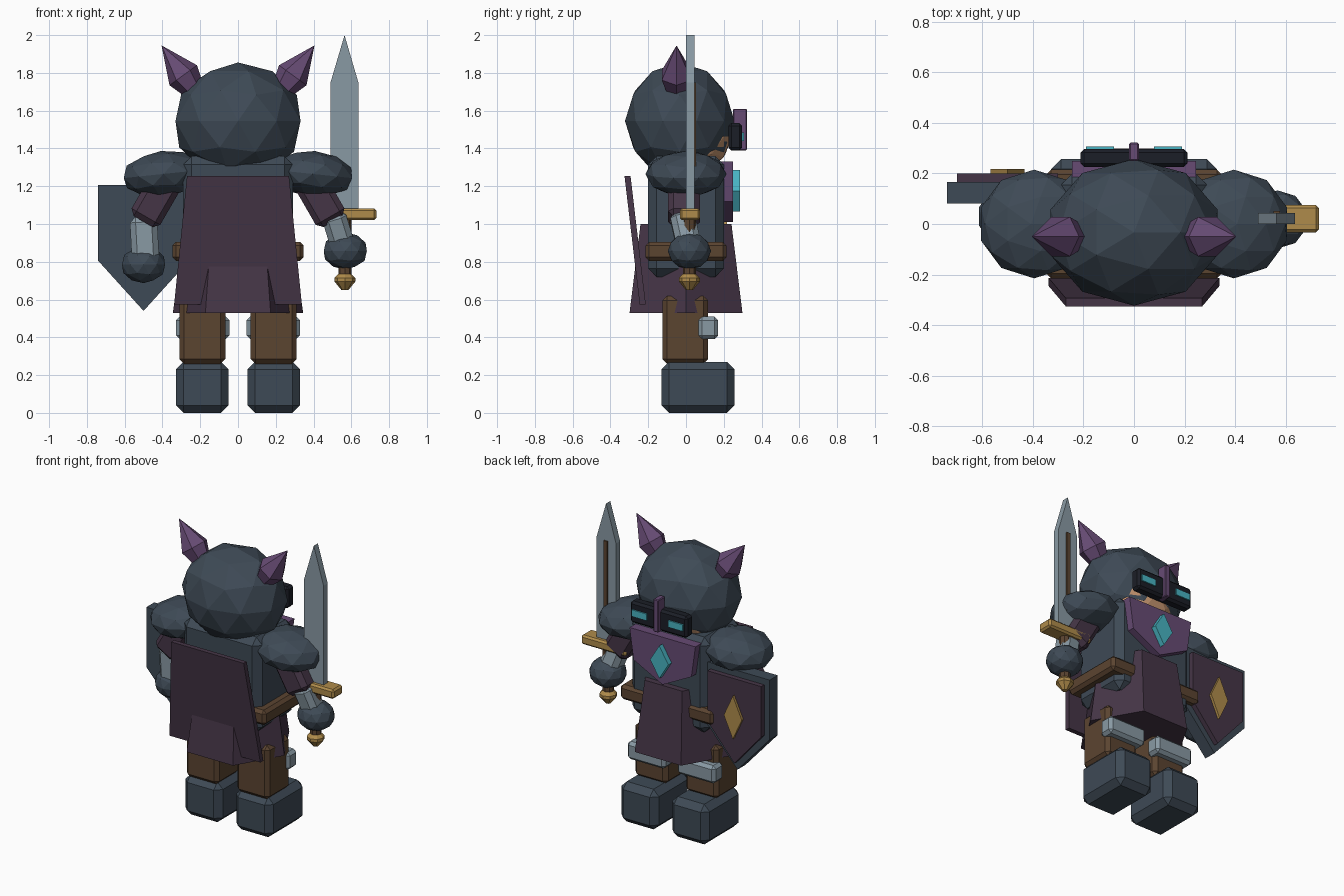
import bpy, bmesh, math
from mathutils import Matrix, Vector

if "Cube" in bpy.data.objects:
    bpy.data.objects.remove(bpy.data.objects["Cube"])


def material(name, rgb):
    m = bpy.data.materials.new(name)
    m.diffuse_color = (*rgb, 1)
    m.use_nodes = True
    m.node_tree.nodes["Principled BSDF"].inputs["Base Color"].default_value = m.diffuse_color
    return m


SLATE = material("slate", (0.048, 0.068, 0.092))
MAROON = material("dark_maroon", (0.060, 0.036, 0.062))
PURPLE = material("purple", (0.135, 0.070, 0.175))
BROWN = material("leather_brown", (0.105, 0.058, 0.030))
GOLD = material("gold", (0.43, 0.26, 0.070))
STEEL = material("light_steel", (0.25, 0.32, 0.37))
CYAN = material("cyan", (0.065, 0.45, 0.54))
BLACK = material("visor_black", (0.011, 0.013, 0.020))
SKIN = material("skin", (0.56, 0.30, 0.16))


def finish(name, bm, mat, loc=(0, 0, 0), tilt=(0, 0, 0), bevel=0):
    bmesh.ops.recalc_face_normals(bm, faces=bm.faces)
    me = bpy.data.meshes.new(name)
    bm.to_mesh(me)
    bm.free()
    me.materials.append(mat)
    ob = bpy.data.objects.new(name, me)
    ob.location = loc
    ob.rotation_euler = [math.radians(a) for a in tilt]
    bpy.context.collection.objects.link(ob)
    if bevel:
        mod = ob.modifiers.new("chamfer", 'BEVEL')
        mod.width = bevel
        mod.segments = 1
    return ob


def box(name, mat, x, y, z, bevel=0.0):
    """Box from (min, max) ranges."""
    r = (x, y, z)
    bm = bmesh.new()
    bmesh.ops.create_cube(bm, size=1)
    bmesh.ops.scale(bm, verts=bm.verts, vec=[b - a for a, b in r])
    return finish(name, bm, mat, [(a + b) / 2 for a, b in r], bevel=bevel)


def limb(name, mat, centre, size, tilt, bevel):
    bm = bmesh.new()
    bmesh.ops.create_cube(bm, size=1)
    bmesh.ops.scale(bm, verts=bm.verts, vec=size)
    return finish(name, bm, mat, centre, tilt, bevel)


def ball(name, mat, centre, radii, tilt=(0, 0, 0)):
    bm = bmesh.new()
    bmesh.ops.create_icosphere(bm, subdivisions=2, radius=1)
    bmesh.ops.scale(bm, verts=bm.verts, vec=radii)
    return finish(name, bm, mat, centre, tilt)


def plate(name, mat, outline, y0, y1, slope=0.0, bevel=0):
    """Outline in x/z extruded along y; slope leans it with height."""
    bm = bmesh.new()
    rings = [[bm.verts.new((x, y + slope * z, z)) for x, z in outline] for y in (y0, y1)]
    n = len(outline)
    bm.faces.new(rings[0])
    bm.faces.new(rings[1])
    for i in range(n):
        j = (i + 1) % n
        bm.faces.new((rings[0][i], rings[0][j], rings[1][j], rings[1][i]))
    return finish(name, bm, mat, bevel=bevel)


def lathe(name, mat, profile, sides, loc, tilt=(0, 0, 0)):
    """Faceted turned shape from (radius, height) pairs."""
    bm = bmesh.new()
    rings = []
    for r, h in profile:
        rings.append([bm.verts.new((r * math.cos(math.tau * i / sides),
                                    r * math.sin(math.tau * i / sides), h))
                      for i in range(sides)])
    for a, b in zip(rings, rings[1:]):
        for i in range(sides):
            j = (i + 1) % sides
            bm.faces.new((a[i], a[j], b[j], b[i]))
    bm.faces.new(rings[0])
    bm.faces.new(rings[-1])
    bmesh.ops.remove_doubles(bm, verts=bm.verts, dist=0.0005)
    return finish(name, bm, mat, loc, tilt)


def diamond(x, z, w, h):
    return [(x - w, z), (x, z - h), (x + w, z), (x, z + h)]


# Legs, knees, boots, shoulders, horns
for s, side in ((-1, "left"), (1, "right")):
    def span(a, b):
        return tuple(sorted((s * a, s * b)))
    box(side + "_boot", SLATE, span(0.05, 0.328), (-0.13, 0.257), (0, 0.27), 0.04)
    box(side + "_leg", BROWN, span(0.067, 0.31), (-0.125, 0.117), (0.26, 0.62), 0.025)
    box(side + "_knee_guard", STEEL, span(0.045, 0.328), (0.065, 0.17), (0.39, 0.51), 0.02)
    ball(side + "_pauldron", SLATE, (s * 0.395, 0.0, 1.265), (0.222, 0.215, 0.122), (0, s * 6, 0))
    limb(side + "_upper_arm", MAROON, (s * 0.435, -0.01, 1.13), (0.175, 0.17, 0.27), (0, -s * 30, 0), 0.03)
    lathe(side + "_horn", PURPLE, [(0.035, 0), (0.09, 0.17), (0, 0.365)], 6,
          (s * 0.19, -0.05, 1.65), (0, s * 36, 0))

# Forearms and hands
limb("left_forearm", STEEL, (-0.495, 0.02, 0.92), (0.145, 0.145, 0.24), (0, -3, 0), 0.03)
limb("right_forearm", STEEL, (0.535, 0.0, 0.95), (0.13, 0.13, 0.24), (12, -17, 0), 0.03)
ball("left_hand", SLATE, (-0.5, 0.03, 0.785), (0.12, 0.115, 0.098))
ball("right_hand", SLATE, (0.568, 0.018, 0.857), (0.12, 0.115, 0.098))

# Torso, skirt, belt
box("torso", SLATE, (-0.29, 0.29), (-0.2, 0.2), (0.72, 1.36), 0.045)
lathe("skirt", MAROON, [(0.345, 0.53), (0.278, 1.0)], 6, (0, 0, 0))
box("belt", BROWN, (-0.348, 0.348), (-0.215, 0.215), (0.805, 0.905), 0.02)

# Cape leaning in toward the hem
cape_slope = -0.08 / 0.675
plate("cape", MAROON, [(-0.27, 1.255), (0.27, 1.255), (0.338, 0.575), (-0.338, 0.575)],
      -0.177, -0.145, cape_slope)

# Chest tabard and gem
plate("tabard", PURPLE, [(-0.245, 1.33), (0.245, 1.33), (0.215, 1.12), (0, 1.01), (-0.215, 1.12)],
      0.185, 0.25)
plate("chest_gem", CYAN, diamond(0, 1.175, 0.068, 0.11), 0.25, 0.285)

# Head, hood, visor
ball("face", SKIN, (0, 0.02, 1.46), (0.265, 0.222, 0.2))
ball("hood", SLATE, (0, -0.033, 1.545), (0.348, 0.29, 0.31))
box("visor", BLACK, (-0.212, 0.212), (0.225, 0.297), (1.39, 1.535), 0.015)
for s, side in ((-1, "left"), (1, "right")):
    box(side + "_lens", CYAN, tuple(sorted((s * 0.08, s * 0.19))), (0.297, 0.306), (1.44, 1.485))
box("visor_crest", PURPLE, (-0.019, 0.019), (0.25, 0.322), (1.39, 1.61), 0.005)

# Sword
plate("blade", STEEL, [(0.49, 1.04), (0.637, 1.04), (0.637, 1.75), (0.564, 2.0), (0.49, 1.75)], 0.0, 0.044)
box("fuller", BROWN, (0.551, 0.577), (0.04, 0.052), (1.2, 1.75))
box("sword_guard", GOLD, (0.4, 0.732), (-0.033, 0.075), (1.02, 1.083), 0.012)
lathe("sword_grip", BROWN, [(0.035, 0.71), (0.035, 1.04)], 8, (0.566, 0.018, 0))
lathe("pommel", GOLD, [(0.018, 0.65), (0.055, 0.695), (0.055, 0.715), (0.035, 0.735)], 8, (0.566, 0.018, 0))

# Shield
def shield_outline(w, top, side, tip, x=-0.5):
    return [(x - w, top), (x + w, top), (x + w, side), (x, tip), (x - w, side)]


plate("shield", SLATE, shield_outline(0.24, 1.207, 0.805, 0.54), 0.082, 0.167)
plate("shield_face", MAROON, shield_outline(0.2, 1.165, 0.825, 0.595), 0.167, 0.2)
plate("shield_emblem", GOLD, diamond(-0.5, 0.91, 0.067, 0.145), 0.2, 0.217)
